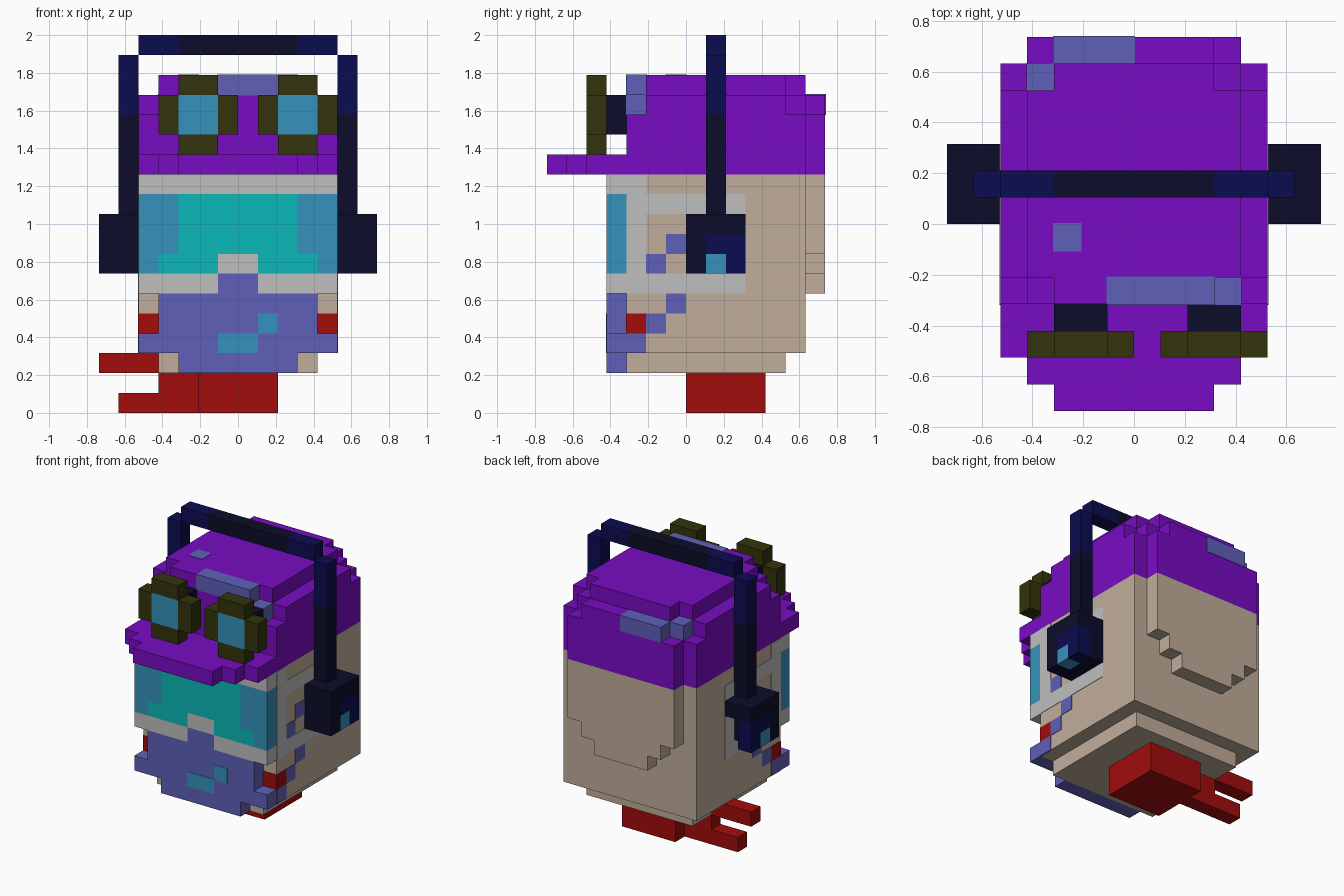
import bpy, bmesh
from mathutils import Matrix, Vector

cube = bpy.data.objects.get("Cube")
if cube:
    bpy.data.objects.remove(cube, do_unlink=True)

U = 2 / 19      # size of one block
E = 0.03        # lift of painted plates, in blocks


def linear(c):
    c /= 255
    return c / 12.92 if c <= 0.04045 else ((c + 0.055) / 1.055) ** 2.4


def material(name, *rgb):
    m = bpy.data.materials.new(name)
    col = tuple(linear(c) for c in rgb) + (1.0,)
    m.diffuse_color = col
    m.use_nodes = True
    m.node_tree.nodes["Principled BSDF"].inputs["Base Color"].default_value = col
    return m


PURPLE = material("purple", 120, 12, 195)
TAN = material("tan", 193, 174, 155)
GREY = material("light grey", 191, 191, 191)
TEAL = material("teal", 12, 184, 184)
BLUE = material("blue", 54, 146, 188)
VIOLET = material("violet", 96, 96, 184)
OLIVE = material("olive", 51, 51, 12)
RED = material("red", 163, 12, 12)
NAVY = material("navy", 12, 12, 82)
BLACK = material("blue black", 12, 12, 42)


def part(name, mat, boxes, grow=0.0):
    """One object from boxes (x0, x1, y0, y1, z0, z1) in block units."""
    bm = bmesh.new()
    for b in boxes:
        lo, hi = Vector(b[0::2]), Vector(b[1::2])
        size = hi - lo + Vector((2 * grow,) * 3)
        bmesh.ops.create_cube(bm, size=1, matrix=Matrix.Translation((lo + hi) / 2 * U)
                              @ Matrix.Diagonal((*(size * U), 1)))
    me = bpy.data.meshes.new(name)
    bm.to_mesh(me)
    bm.free()
    me.materials.append(mat)
    ob = bpy.data.objects.new(name, me)
    bpy.context.collection.objects.link(ob)
    return ob


def both(boxes):
    """The boxes and their mirror images across x = 0."""
    return boxes + [(-b[1], -b[0], *b[2:]) for b in boxes]


# Head with stepped back of the neck
part("head", TAN, [(-5, 5, -3, 6, 3, 12), (-4, 4, -3, 5, 2, 3)])
part("head_back", TAN, [(-4, 4, 6, 7, 8, 12), (-3, 3, 6, 7, 7, 8), (-2, 2, 6, 7, 6, 7)])

# Visor and its frame
part("visor_frame", GREY, [(-5, 5, -4, -3, 11, 12), (-1, 1, -4, -3, 7, 8)]
     + both([(1, 5, -4, -3, 6, 7)]))
part("visor_middle", TEAL, [(-3, 3, -4, -3, 8, 11)] + both([(1, 4, -4, -3, 7, 8)]))
part("visor_ends", BLUE, both([(3, 5, -4, -3, 8, 11), (4, 5, -4, -3, 7, 8)]))

# Mask over the mouth
part("mask", VIOLET, [(-1, 1, -4, -3, 6, 7), (-4, 4, -4, -3, 4, 6),
                      (-5, 5, -4, -3, 3, 4), (-3, 3, -4, -3, 2, 3)])
part("mask_marks", BLUE, [(-1, 1, -4 - E, -3.9, 3, 4), (1, 2, -4 - E, -3.9, 4, 5)])


# Painted plates on the sides of the head
def side_plates(name, mat, cells):
    part(name, mat, both([(4.9, 5 + E, *c) for c in cells]))


side_plates("side_frame", GREY, [(-3, -2, 6, 12), (-2, 3, 10, 11), (-2, 3, 6, 7),
                                 (2, 3, 7, 10)])
side_plates("mask_straps", VIOLET, [(-1, 0, 8, 9), (-2, -1, 7, 8), (-1, 0, 5, 6),
                                    (-2, -1, 4, 5), (-3, -2, 3, 4)])
part("strap_buckles", RED, both([(4, 5 + E, -3 - E, -2, 4, 5)]))

# Cap with stepped crown and brim
part("cap", PURPLE, [(-5, 5, -3, 6, 12, 15),
                     (-5, 5, -2, 5, 15, 16), (-4, 4, -3, 6, 15, 16),
                     (-4, 4, -2, 5, 16, 17), (-3, 3, -3, 6, 16, 17),
                     (-4, 4, 6, 7, 12, 15), (-3, 3, 6, 7, 15, 16)])
part("cap_brim", PURPLE, [(-5, 5, -5, -3, 12, 13), (-4, 4, -6, -5, 12, 13),
                          (-3, 3, -7, -6, 12, 13)])
part("cap_patches", VIOLET, [(-1, 3, -3, -2, 16, 17), (3, 4, -3, -2, 15, 16),
                             (-3, 0, 6, 7, 15, 16), (-4, -3, 5, 6, 15, 16),
                             (-3, -2, -1, 0, 16, 17)], grow=E)

# Goggles resting on the cap
for side, x in (("right", -4), ("left", 1)):
    part(side + "_goggle_rim", OLIVE, [(x, x + 1, -5, -4, 14, 16), (x + 3, x + 4, -5, -4, 14, 16),
                                       (x + 1, x + 3, -5, -4, 13, 14),
                                       (x + 1, x + 3, -5, -4, 16, 17)])
    part(side + "_goggle_lens", BLUE, [(x + 1, x + 3, -5, -4, 14, 16)])
    part(side + "_goggle_mount", BLACK, [(x + 1, x + 3, -4, -3, 14, 16)])

# Headphones
part("headband", BLACK, [(-3, 3, 1, 2, 18, 19)] + both([(5, 6, 1, 2, 10, 15)]))
part("headband_corners", NAVY, both([(3, 5, 1, 2, 18, 19), (5, 6, 1, 2, 15, 18)]))
part("ear_cups", BLACK, both([(5, 7, 0, 3, 9, 10), (5, 7, 0, 1, 7, 9), (5, 6, 1, 2, 7, 9)])
     + [(5, 6, 2, 3, 7, 9)])
part("ear_cup_covers", NAVY, both([(6, 7, 2, 3, 7, 9), (6, 7, 1, 2, 8, 9)]))
part("ear_cup_lights", BLUE, both([(6, 7, 1, 2, 7, 8)]))

# Neck stump with forked scarf tail
part("neck", RED, [(-2, 2, 0, 4, 0, 2)])
part("scarf_tail", RED, [(-4, -2, 2, 3, 0, 2), (-6, -4, 2, 3, 0, 1), (-7, -4, 2, 3, 2, 3)])
